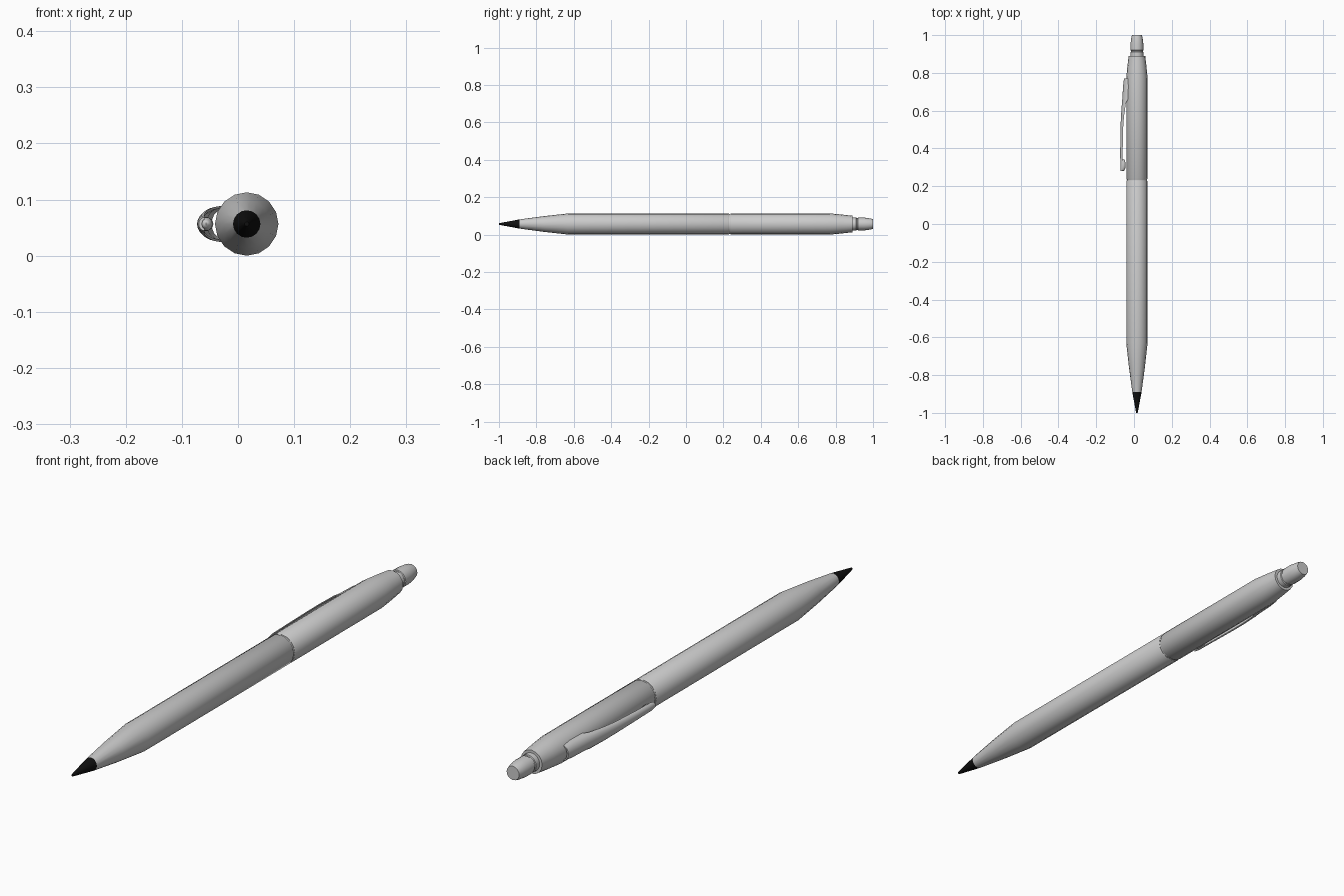
import bpy, bmesh, math

if "Cube" in bpy.data.objects:
    bpy.data.objects.remove(bpy.data.objects["Cube"])

CX, CZ, SIDES = 0.0155, 0.0565, 16   # pen axis and roundness


def finish(name, bm, angle=35, mat=None):
    bmesh.ops.recalc_face_normals(bm, faces=bm.faces)
    me = bpy.data.meshes.new(name)
    bm.to_mesh(me)
    bm.free()
    ob = bpy.data.objects.new(name, me)
    bpy.context.collection.objects.link(ob)
    if mat:
        me.materials.append(mat)
    bpy.ops.object.select_all(action='DESELECT')
    ob.select_set(True)
    bpy.context.view_layer.objects.active = ob
    bpy.ops.object.shade_smooth_by_angle(angle=math.radians(angle))
    return ob


def loft(bm, rings):
    loops = [[bm.verts.new(p) for p in r] for r in rings]
    for a, b in zip(loops, loops[1:]):
        n = len(a)
        for i in range(n):
            j = (i + 1) % n
            bm.faces.new((a[i], a[j], b[j], b[i]))
    bm.faces.new(loops[0])
    bm.faces.new(loops[-1][::-1])


def turned(name, profile, mat=None, angle=35):
    bm = bmesh.new()
    steps = [2 * math.pi * i / SIDES for i in range(SIDES)]
    loft(bm, [[(CX + r * math.cos(a), y, CZ + r * math.sin(a)) for a in steps]
              for y, r in profile])
    return finish(name, bm, angle, mat)


black = bpy.data.materials.new("black")
black.diffuse_color = (0.005, 0.005, 0.005, 1)
black.use_nodes = True
black.node_tree.nodes["Principled BSDF"].inputs["Base Color"].default_value = black.diffuse_color

# writing point and barrels
turned("tip", [(-1, 0.004), (-0.985, 0.007), (-0.89, 0.0245)], black)
turned("lower_barrel", [(-0.89, 0.0245), (-0.76, 0.042), (-0.63, 0.0565),
                        (0.226, 0.0565), (0.23, 0.054)])
turned("seam_ring", [(0.228, 0.053), (0.24, 0.053)])
turned("upper_barrel", [(0.236, 0.054), (0.24, 0.0565), (0.77, 0.0565),
                        (0.83, 0.051), (0.89, 0.044)])

# push button
turned("button", [(0.885, 0.034), (0.91, 0.034), (0.912, 0.031), (0.918, 0.031),
                  (0.92, 0.034), (0.955, 0.034), (0.985, 0.030), (1.0, 0.026)], angle=30)

# clip: arched strip, columns are y, outer x, edge x, half width
sections = [(0.77, -0.053, -0.031, 0.028), (0.73, -0.058, -0.030, 0.032),
            (0.66, -0.062, -0.032, 0.032), (0.64, -0.064, -0.043, 0.030),
            (0.57, -0.069, -0.053, 0.025), (0.50, -0.072, -0.058, 0.021),
            (0.38, -0.073, -0.060, 0.017), (0.30, -0.0725, -0.060, 0.015),
            (0.28, -0.070, -0.060, 0.012)]
arc = [math.pi * i / 8 - math.pi / 2 for i in range(9)]
rings = []
for y, xo, xe, w in sections:
    t = 0.006
    outer = [(xe + (xo - xe) * math.cos(a), y, CZ + w * math.sin(a)) for a in arc]
    inner = [(xe + (xo + t - xe) * math.cos(a), y, CZ + (w - t * 0.7) * math.sin(a))
             for a in reversed(arc)]
    rings.append(outer + inner)
bm = bmesh.new()
loft(bm, rings)
finish("clip", bm, 40)

# rounded foot under the free end of the clip
bm = bmesh.new()
bmesh.ops.create_uvsphere(bm, u_segments=12, v_segments=8, radius=1)
for v in bm.verts:
    v.co = (-0.057 + v.co.x * 0.013, 0.312 + v.co.y * 0.032, CZ + v.co.z * 0.0125)
finish("clip_foot", bm, 60)
